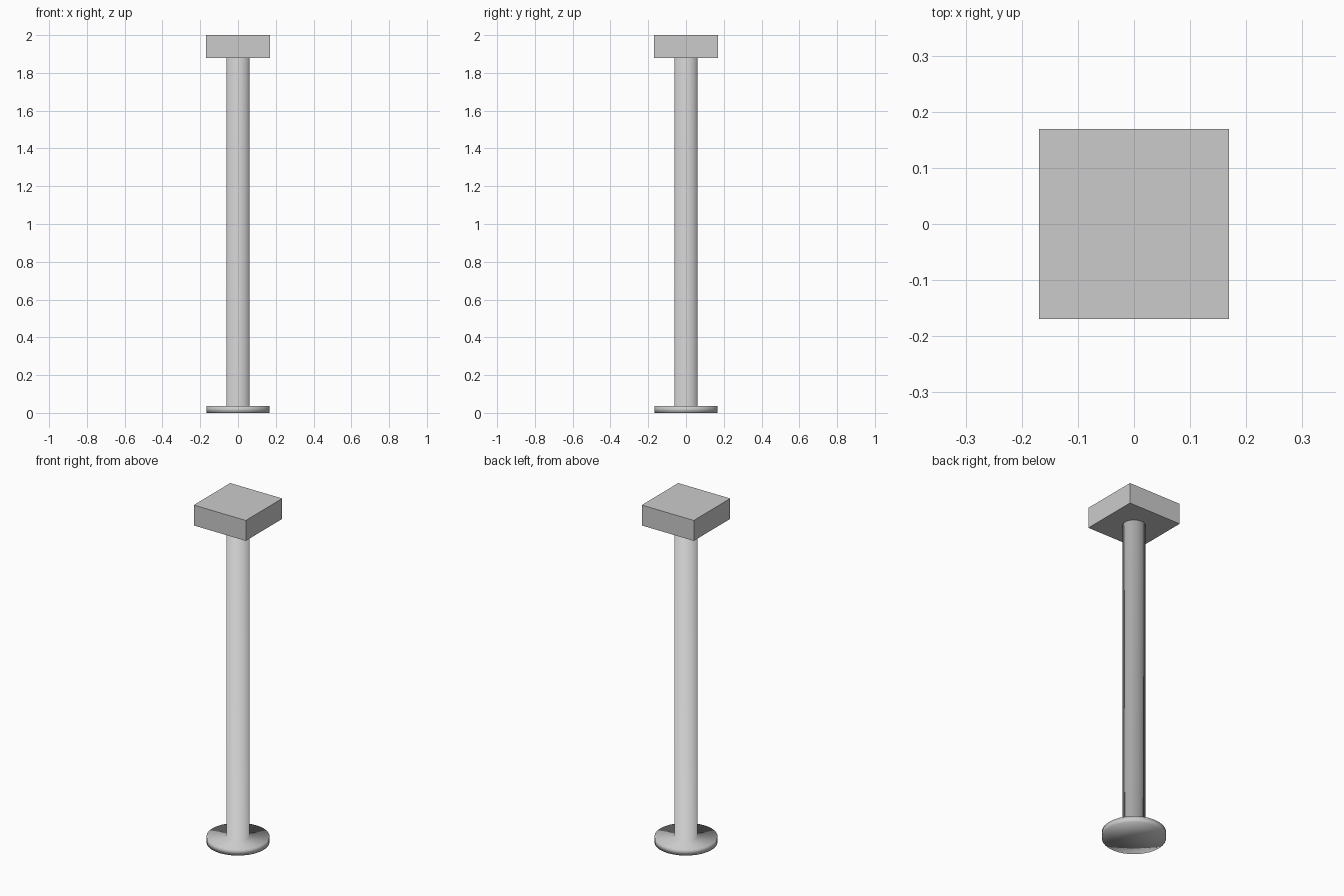
import bpy, bmesh
from math import pi

if "Cube" in bpy.data.objects:
    bpy.data.objects.remove(bpy.data.objects["Cube"])


def make_object(name, bm, smooth):
    bmesh.ops.recalc_face_normals(bm, faces=bm.faces)
    for f in bm.faces:
        f.smooth = smooth
    mesh = bpy.data.meshes.new(name)
    bm.to_mesh(mesh)
    bm.free()
    obj = bpy.data.objects.new(name, mesh)
    bpy.context.collection.objects.link(obj)
    return obj


# Round foot and pole: one smooth turned profile (radius, height)
profile = [(0, 0), (0.168, 0), (0.168, 0.036), (0.061, 0.036), (0.061, 1.88), (0, 1.88)]
bm = bmesh.new()
verts = [bm.verts.new((r, 0, z)) for r, z in profile]
edges = [bm.edges.new(pair) for pair in zip(verts, verts[1:])]
bmesh.ops.spin(bm, geom=verts + edges, cent=(0, 0, 0), axis=(0, 0, 1),
               angle=2 * pi, steps=32, use_duplicate=False)
bmesh.ops.remove_doubles(bm, verts=bm.verts, dist=0.0005)
make_object("pole_with_foot", bm, True)

# Square block on top
bm = bmesh.new()
bmesh.ops.create_cube(bm, size=1)
bmesh.ops.scale(bm, vec=(0.338, 0.338, 0.12), verts=bm.verts)
bmesh.ops.translate(bm, vec=(0, 0, 1.94), verts=bm.verts)
make_object("top_block", bm, False)
